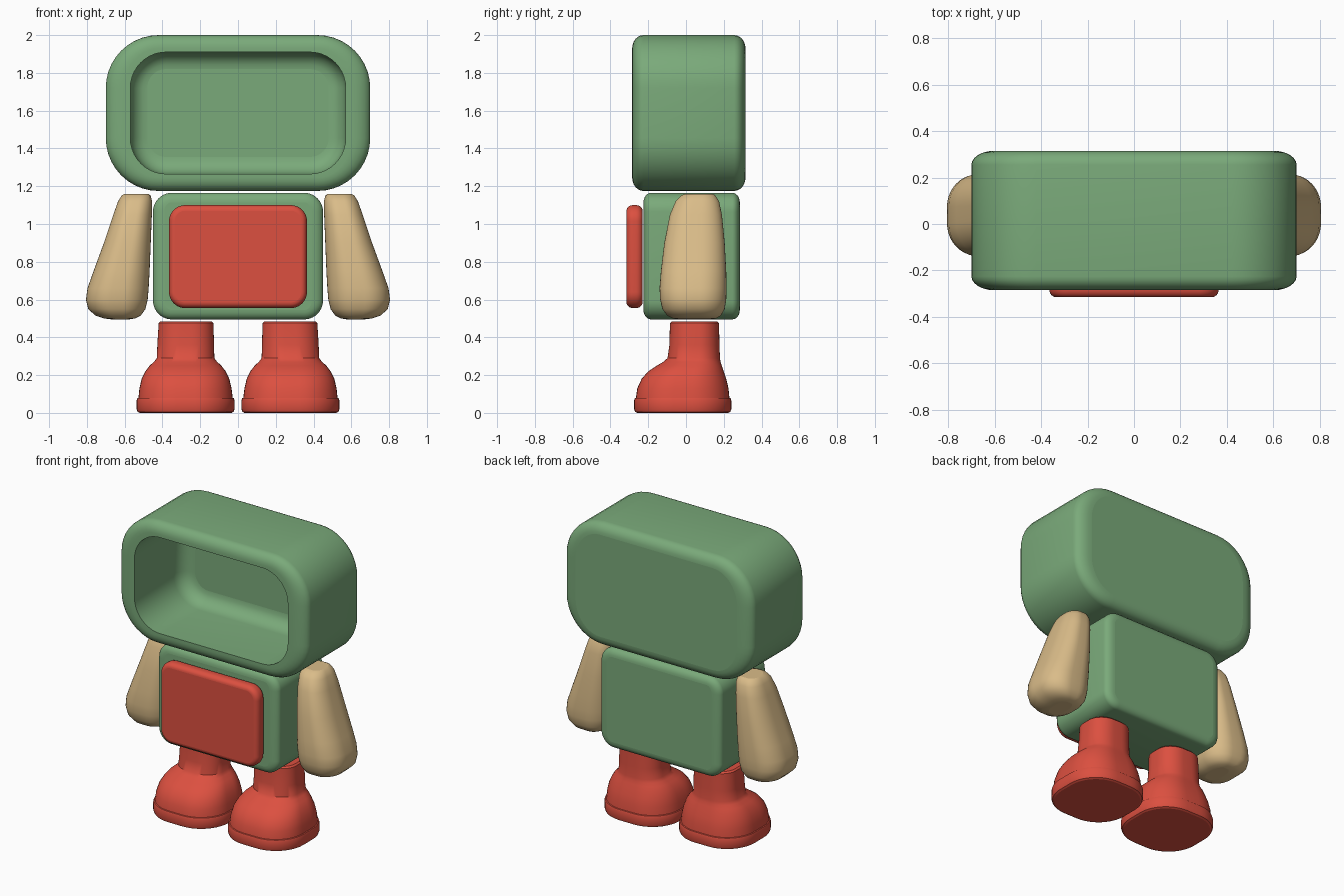
import bpy, bmesh, math

if "Cube" in bpy.data.objects:
    bpy.data.objects.remove(bpy.data.objects["Cube"])


def material(name, rgb):
    m = bpy.data.materials.new(name)
    m.diffuse_color = (*rgb, 1.0)
    m.use_nodes = True
    m.node_tree.nodes["Principled BSDF"].inputs["Base Color"].default_value = m.diffuse_color
    return m


GREEN = material("sage_green", (0.195, 0.402, 0.195))
RED = material("warm_red", (0.716, 0.080, 0.051))
TAN = material("sandy_tan", (0.70, 0.503, 0.25))
SEG = 10  # segments per rounded corner


def outline(a0, a1, b0, b1, ra, rb):
    """Rounded rectangle with elliptical corners."""
    ra, rb = min(ra, (a1 - a0) * 0.49), min(rb, (b1 - b0) * 0.49)
    corners = [(a1 - ra, b1 - rb), (a0 + ra, b1 - rb),
               (a0 + ra, b0 + rb), (a1 - ra, b0 + rb)]
    pts = []
    for k, (ca, cb) in enumerate(corners):
        for i in range(SEG + 1):
            t = math.pi / 2 * (k + i / SEG)
            pts.append((ca + ra * math.cos(t), cb + rb * math.sin(t)))
    return pts


def loft(name, rings, axis, mat, sx=1):
    """Skin rings of (position, outline) along y or z and cap both ends."""
    bm = bmesh.new()
    rows = []
    for t, pts in rings:
        rows.append([bm.verts.new((sx * a, t, b) if axis == "y" else (sx * a, b, t))
                     for a, b in pts])
    n = len(rows[0])
    for r, s in zip(rows, rows[1:]):
        for i in range(n):
            j = (i + 1) % n
            bm.faces.new((r[i], r[j], s[j], s[i]))
    bm.faces.new(rows[0])
    bm.faces.new(rows[-1])
    bmesh.ops.recalc_face_normals(bm, faces=bm.faces)
    me = bpy.data.meshes.new(name)
    bm.to_mesh(me)
    bm.free()
    me.materials.append(mat)
    ob = bpy.data.objects.new(name, me)
    bpy.context.collection.objects.link(ob)
    bpy.ops.object.select_all(action="DESELECT")
    ob.select_set(True)
    bpy.context.view_layer.objects.active = ob
    bpy.ops.object.shade_smooth_by_angle(angle=math.radians(40))
    for p in me.polygons:  # end caps stay flat
        if len(p.vertices) > 4:
            p.use_smooth = False
    return ob


def fillet(box, radius, start, end, ia, ib, outward):
    """Rings of a rounded edge: outline shrinks by ia, ib between start and end."""
    a0, a1, b0, b1 = box
    rings = []
    for i in range(7):
        t = math.pi / 2 * i / 6
        k = 1 - math.cos(t) if outward else 1 - math.sin(t)
        f = math.sin(t) if outward else 1 - math.cos(t)
        da, db = ia * k, ib * k
        rings.append((start + (end - start) * f,
                      outline(a0 + da, a1 - da, b0 + db, b1 - db,
                              max(radius - da, 0.02), max(radius - db, 0.02))))
    return rings


def rounded_block(name, box, radius, y0, y1, edge, ia, ib, mat):
    back = fillet(box, radius, y1, y1 - edge, ia, ib, False)
    front = fillet(box, radius, y0 + edge, y0, ia, ib, True)
    return loft(name, back + front, "y", mat)


# Hollow head: outer shell, front lip, then the cavity in one skin
shell = (-0.70, 0.70, 1.175, 2.0)
hole = (-0.57, 0.57, 1.265, 1.91)
rings = fillet(shell, 0.28, 0.315, 0.255, 0.10, 0.07, False)
rings += fillet(shell, 0.28, -0.225, -0.285, 0.10, 0.07, True)
rings.append((-0.285, outline(*hole, 0.19, 0.19)))
rings += fillet(hole, 0.19, 0.13, 0.23, 0.09, 0.09, True)
loft("head", rings, "y", GREEN)

# Torso and raised chest plate
rounded_block("body", (-0.45, 0.45, 0.495, 1.165), 0.10, -0.225, 0.285, 0.04, 0.06, 0.05, GREEN)
rounded_block("chest_plate", (-0.365, 0.365, 0.555, 1.10), 0.085, -0.315, -0.23, 0.035, 0.03, 0.03, RED)

# Arms: z, inner x, outer x, front y, back y
ARM = [
    (1.16, 0.475, 0.60, 0.00, 0.14),
    (1.152, 0.463, 0.615, -0.025, 0.155),
    (1.12, 0.455, 0.635, -0.055, 0.175),
    (1.05, 0.456, 0.66, -0.085, 0.19),
    (0.90, 0.462, 0.71, -0.115, 0.205),
    (0.75, 0.468, 0.765, -0.133, 0.213),
    (0.66, 0.473, 0.797, -0.14, 0.215),
    (0.60, 0.478, 0.805, -0.137, 0.213),
    (0.55, 0.490, 0.793, -0.125, 0.205),
    (0.515, 0.515, 0.755, -0.10, 0.185),
    (0.50, 0.545, 0.71, -0.07, 0.16),
    (0.495, 0.575, 0.67, -0.04, 0.13),
]
# Legs with boots: z, inner x, outer x, front y, back y
LEG = [
    (0.485, 0.14, 0.41, -0.075, 0.165),
    (0.475, 0.13, 0.42, -0.085, 0.175),
    (0.36, 0.127, 0.427, -0.088, 0.177),
    (0.29, 0.125, 0.43, -0.098, 0.18),
    (0.27, 0.11, 0.445, -0.12, 0.183),
    (0.25, 0.088, 0.468, -0.155, 0.19),
    (0.22, 0.065, 0.49, -0.20, 0.20),
    (0.18, 0.046, 0.51, -0.235, 0.213),
    (0.13, 0.034, 0.522, -0.258, 0.225),
    (0.08, 0.028, 0.527, -0.265, 0.23),
    (0.078, 0.022, 0.533, -0.271, 0.236),
    (0.065, 0.018, 0.537, -0.275, 0.24),
    (0.02, 0.018, 0.537, -0.275, 0.24),
    (0.006, 0.023, 0.532, -0.27, 0.235),
    (0.0, 0.034, 0.521, -0.258, 0.224),
]


def limb(name, table, roundness, mat, sx):
    rings = [(z, outline(a0, a1, b0, b1, roundness * (a1 - a0) / 2, roundness * (b1 - b0) / 2))
             for z, a0, a1, b0, b1 in table]
    loft(name, rings, "z", mat, sx)


for side, sx in (("right", 1), ("left", -1)):
    limb(side + "_arm", ARM, 0.8, TAN, sx)
    limb(side + "_leg", LEG, 0.8, RED, sx)
